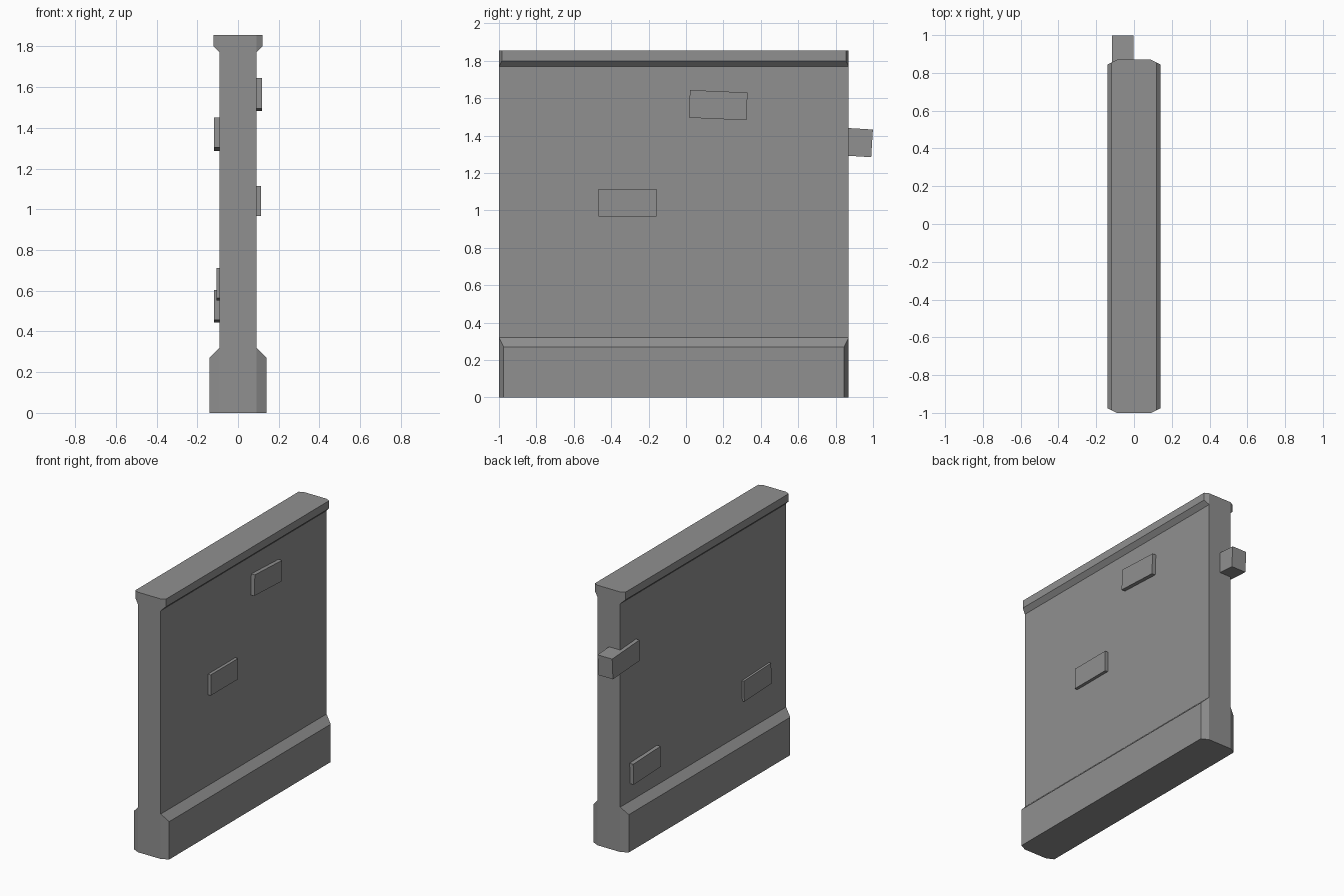
import bpy, bmesh, math

if "Cube" in bpy.data.objects:
    bpy.data.objects.remove(bpy.data.objects["Cube"])

stone = bpy.data.materials.new("grey stone")
stone.diffuse_color = (0.28, 0.28, 0.28, 1)
stone.use_nodes = True
stone.node_tree.nodes["Principled BSDF"].inputs["Base Color"].default_value = stone.diffuse_color

Y0, Y1, W = -1.0, 0.87, 0.09   # wall ends and half thickness


def finish(name, bm):
    bmesh.ops.recalc_face_normals(bm, faces=bm.faces[:])
    mesh = bpy.data.meshes.new(name)
    bm.to_mesh(mesh)
    bm.free()
    mesh.materials.append(stone)
    obj = bpy.data.objects.new(name, mesh)
    bpy.context.collection.objects.link(obj)
    return obj


def ring(bm, z, half, inset):
    # eight-sided outline: flat ends, sides flared out by half
    pts = [(-W, Y0), (W, Y0), (half, Y0 + inset), (half, Y1 - inset),
           (W, Y1), (-W, Y1), (-half, Y1 - inset), (-half, Y0 + inset)]
    return [bm.verts.new((x, y, z)) for x, y in pts]


# Wall: flared plinth, plain slab and flared coping in one loft
bm = bmesh.new()
levels = [(0, 0.14, 0.025), (0.27, 0.14, 0.025), (0.32, W, 0),
          (1.77, W, 0), (1.80, 0.12, 0.015), (1.855, 0.12, 0.015)]
rings = [ring(bm, *lv) for lv in levels]
for a, b in zip(rings, rings[1:]):
    for i in range(8):
        j = (i + 1) % 8
        bm.faces.new((a[i], a[j], b[j], b[i]))
bm.faces.new(rings[0])
bm.faces.new(rings[-1])
bmesh.ops.remove_doubles(bm, verts=bm.verts[:], dist=1e-4)
bmesh.ops.dissolve_degenerate(bm, edges=bm.edges[:], dist=1e-4)
finish("wall", bm)


# Bricks standing slightly proud of the wall: outer x, y, z, tilt in degrees
bricks = [(0.118, 0.172, 1.563, -2.5), (0.112, -0.313, 1.041, 0),
          (-0.117, 0.841, 1.368, -3.5), (-0.118, 0.607, 0.524, -2),
          (-0.106, -0.657, 0.631, -2.2)]
for n, (x, y, z, tilt) in enumerate(bricks, 1):
    bm = bmesh.new()
    bmesh.ops.create_cube(bm, size=1)
    bmesh.ops.scale(bm, verts=bm.verts[:], vec=(0.115, 0.308, 0.148))
    brick = finish(f"brick_{n}", bm)
    brick.location = (x - math.copysign(0.0575, x), y, z)
    brick.rotation_euler.x = math.radians(tilt)
